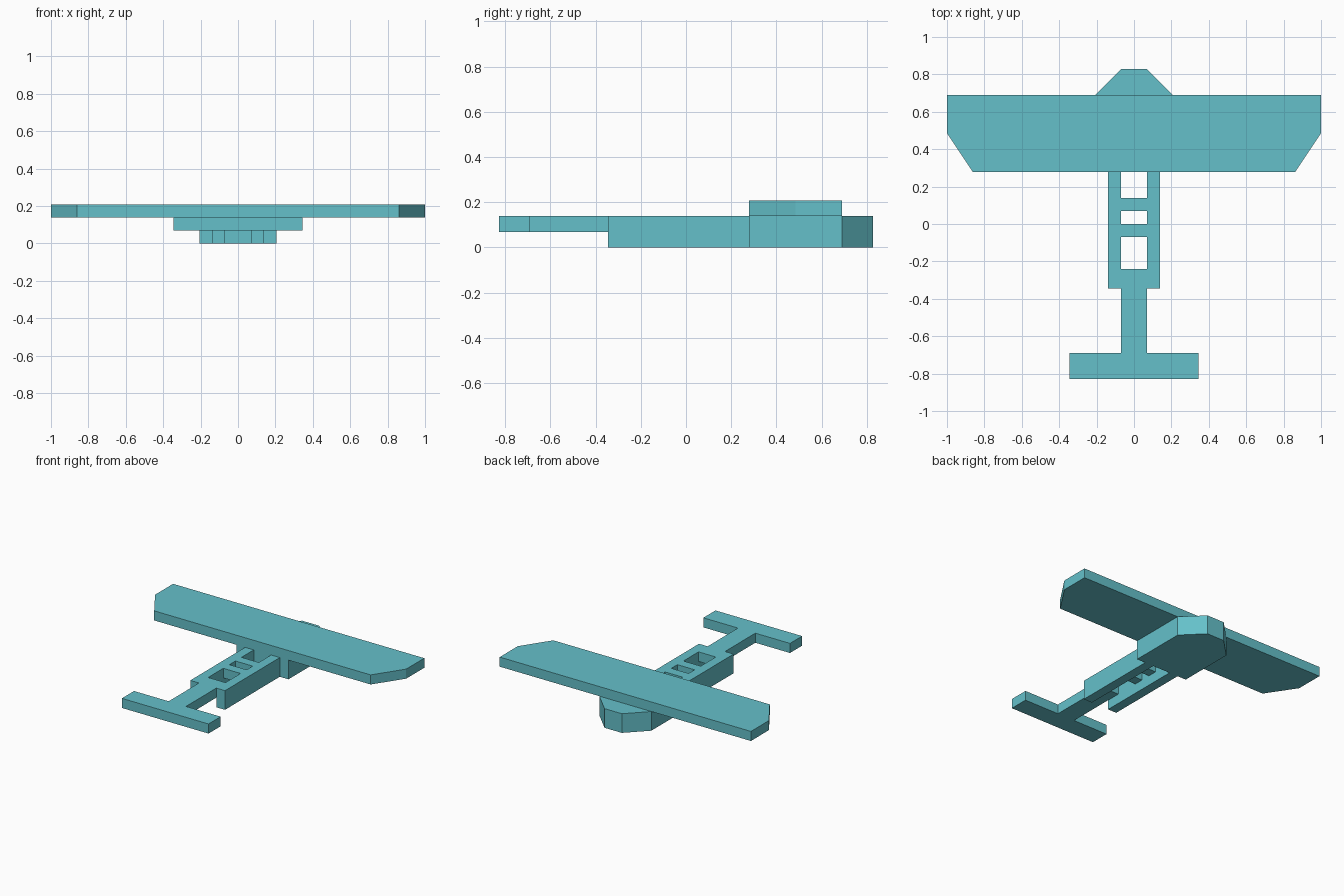
import bpy, bmesh

if "Cube" in bpy.data.objects:
    bpy.data.objects.remove(bpy.data.objects["Cube"])

teal = bpy.data.materials.new("teal")
teal.diffuse_color = (0.13, 0.53, 0.59, 1)
teal.use_nodes = True
teal.node_tree.nodes["Principled BSDF"].inputs["Base Color"].default_value = teal.diffuse_color


def extrude_profile(name, points, z0, z1):
    """Prism from a top-view outline."""
    bm = bmesh.new()
    face = bm.faces.new([bm.verts.new((x, y, z0)) for x, y in points])
    new = bmesh.ops.extrude_face_region(bm, geom=[face])["geom"]
    bmesh.ops.translate(bm, vec=(0, 0, z1 - z0),
                        verts=[v for v in new if isinstance(v, bmesh.types.BMVert)])
    bmesh.ops.recalc_face_normals(bm, faces=bm.faces)
    mesh = bpy.data.meshes.new(name)
    bm.to_mesh(mesh)
    bm.free()
    mesh.materials.append(teal)
    obj = bpy.data.objects.new(name, mesh)
    bpy.context.collection.objects.link(obj)
    return obj


def mirrored(half):
    """Complete a right-hand outline across x = 0."""
    return half + [(-x, y) for x, y in reversed(half)]


def box(name, x0, x1, y0, y1, z0, z1):
    return extrude_profile(name, [(x0, y0), (x1, y0), (x1, y1), (x0, y1)], z0, z1)


U = 0.069  # thickness of one layer

# Wing with clipped trailing corners
extrude_profile("wing", mirrored([(0.862, 0.278), (1, 0.485), (1, 0.69)]), 2 * U, 3 * U)

# Cabin block with tapered nose
extrude_profile("cabin_nose", mirrored([(0.207, 0.278), (0.207, 0.69), (0.069, 0.828)]), 0, 2 * U)

# Side rails of the open fuselage
for side, s in (("left", -1), ("right", 1)):
    xs = sorted((s * 0.069, s * 0.138))
    box(side + "_rail", *xs, -0.345, 0.278, 0, 2 * U)

# Cross bars between the rails
for name, y in (("front_crossbar", 0.069), ("rear_crossbar", -0.069)):
    box(name, -0.069, 0.069, y, y + 0.069, U, 2 * U)

# Tail boom and tailplane
extrude_profile("tail", mirrored([(0.345, -0.828), (0.345, -0.69), (0.069, -0.69),
                                  (0.069, -0.241)]), U, 2 * U)
